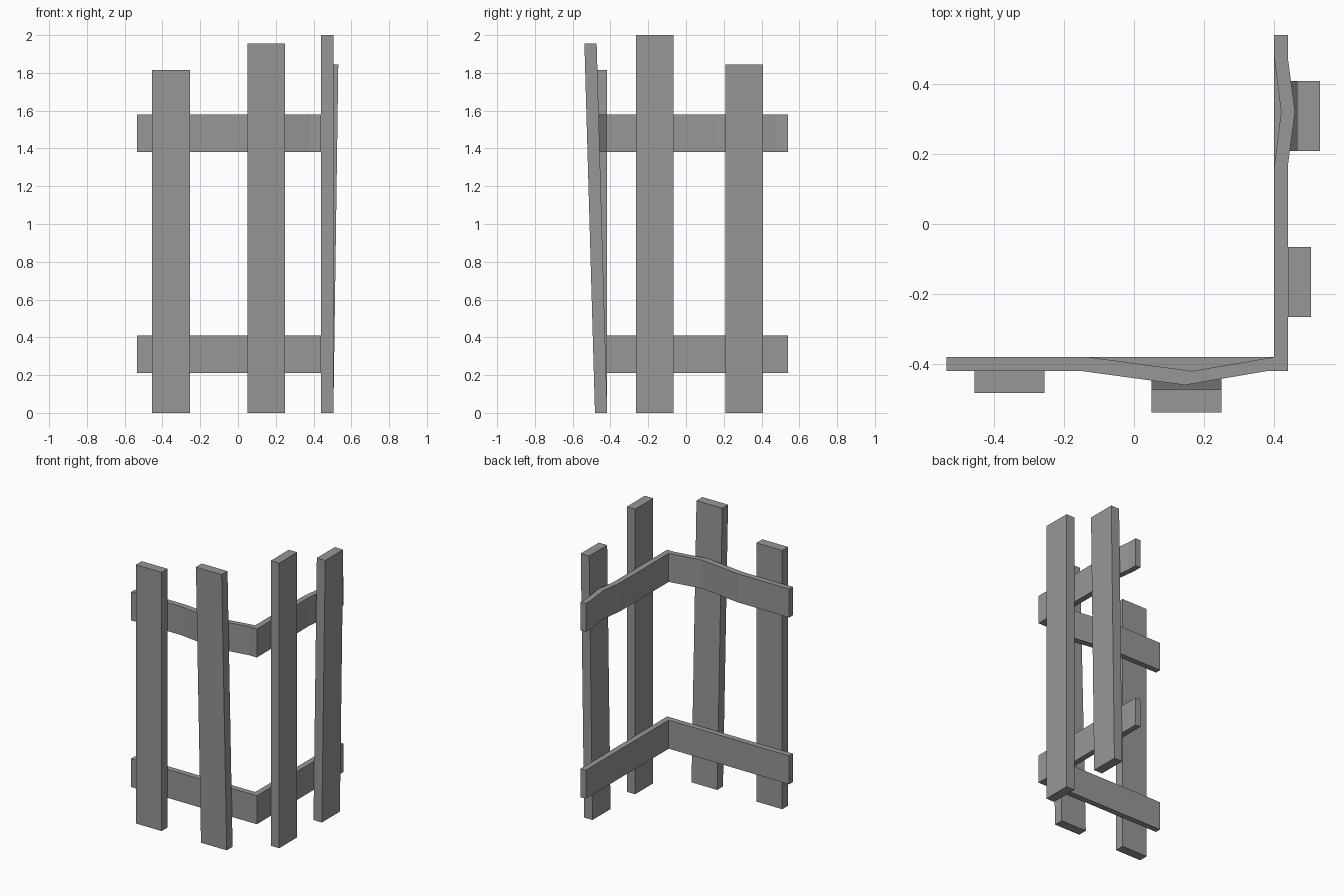
import bpy
import bmesh

cube = bpy.data.objects.get("Cube")
if cube:
    bpy.data.objects.remove(cube, do_unlink=True)

GREY = (0.31, 0.31, 0.31, 1.0)
mat = bpy.data.materials.new("plain grey")
mat.use_nodes = True
mat.diffuse_color = GREY
mat.node_tree.nodes["Principled BSDF"].inputs["Base Color"].default_value = GREY


def extrude_outline(name, outline, z0, z1, lean=(0, 0)):
    """Raise a flat outline from z0 to z1, sliding its top sideways by lean."""
    bm = bmesh.new()
    base = bm.faces.new([bm.verts.new((x, y, z0)) for x, y in outline])
    top = bmesh.ops.extrude_face_region(bm, geom=[base])["geom"]
    bmesh.ops.translate(bm, vec=(lean[0], lean[1], z1 - z0),
                        verts=[v for v in top if isinstance(v, bmesh.types.BMVert)])
    bmesh.ops.recalc_face_normals(bm, faces=bm.faces)
    mesh = bpy.data.meshes.new(name)
    bm.to_mesh(mesh)
    bm.free()
    mesh.materials.append(mat)
    obj = bpy.data.objects.new(name, mesh)
    bpy.context.collection.objects.link(obj)
    return obj


def box(x0, x1, y0, y1):
    return [(x0, y0), (x1, y0), (x1, y1), (x0, y1)]


# Corner rails: the lower is straight, the upper bows out behind the leaning pickets
END_X, END_Y = -0.535, 0.54
OUT_X, OUT_Y = 0.44, -0.42
IN_X, IN_Y = 0.40, -0.38

front_bow_out = [(-0.15, OUT_Y), (0.145, -0.46), (0.38, OUT_Y)]
side_bow_out = [(OUT_X, 0.17), (0.46, 0.32), (OUT_X, 0.47)]
side_bow_in = [(IN_X, 0.48), (0.42, 0.32), (IN_X, 0.16)]
front_bow_in = [(0.165, -0.42), (-0.13, IN_Y)]


def rail_outline(bowed):
    def bow(points):
        return points if bowed else []
    return ([(END_X, OUT_Y)] + bow(front_bow_out) + [(OUT_X, OUT_Y)]
            + bow(side_bow_out) + [(OUT_X, END_Y), (IN_X, END_Y)]
            + bow(side_bow_in) + [(IN_X, IN_Y)]
            + bow(front_bow_in) + [(END_X, IN_Y)])


extrude_outline("lower_rail", rail_outline(False), 0.21, 0.41)
extrude_outline("upper_rail", rail_outline(True), 1.38, 1.58)

# Pickets: two on the front run, two on the side run
THICK, WIDTH = 0.065, 0.2


def front_picket(name, x, height, lean=0):
    extrude_outline(name, box(x, x + WIDTH, OUT_Y - THICK + 0.003, OUT_Y + 0.003),
                    0, height, (0, lean))


def side_picket(name, y, height, lean=0):
    extrude_outline(name, box(OUT_X, OUT_X + THICK, y, y + WIDTH),
                    0, height, (lean, 0))


front_picket("front_picket_outer", -0.455, 1.815)
front_picket("front_picket_leaning", 0.05, 1.955, -0.056)
side_picket("side_picket_tall", -0.265, 2.0)
side_picket("side_picket_leaning", 0.208, 1.845, 0.026)
